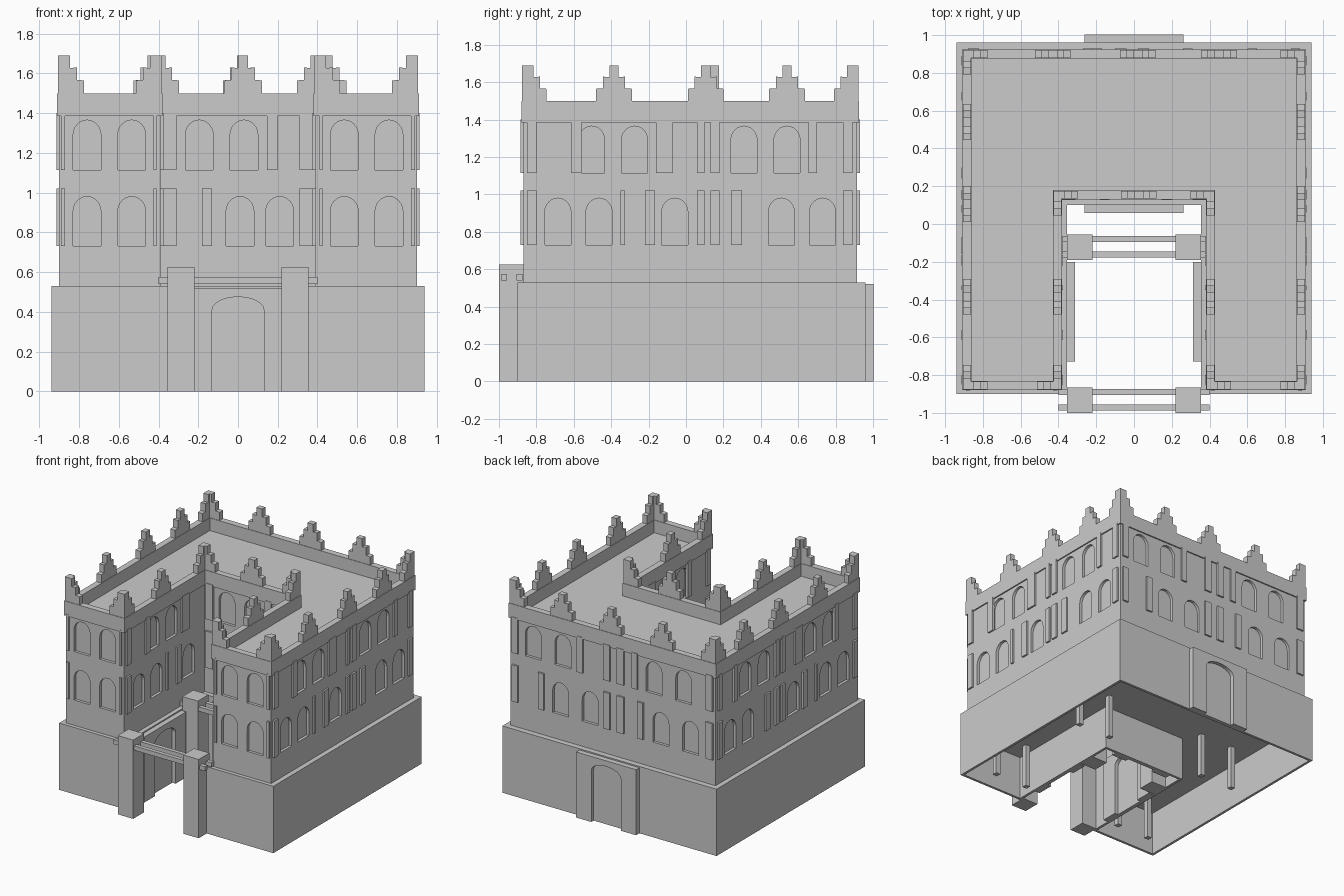
import bpy, bmesh, math
from mathutils import Vector

cube = bpy.data.objects.get("Cube")
if cube:
    bpy.data.objects.remove(cube)

stone = bpy.data.materials.new("pale_grey_stone")
stone.use_nodes = True
GREY = (0.6, 0.6, 0.6, 1)
stone.diffuse_color = GREY
stone.node_tree.nodes["Principled BSDF"].inputs["Base Color"].default_value = GREY


def finish(bm, name):
    bmesh.ops.recalc_face_normals(bm, faces=bm.faces)
    mesh = bpy.data.meshes.new(name)
    bm.to_mesh(mesh)
    bm.free()
    mesh.materials.append(stone)
    ob = bpy.data.objects.new(name, mesh)
    bpy.context.collection.objects.link(ob)
    return ob


def extrude(bm, ring, vec):
    face = bm.faces.new([bm.verts.new(p) for p in ring])
    out = bmesh.ops.extrude_face_region(bm, geom=[face])
    moved = [v for v in out["geom"] if isinstance(v, bmesh.types.BMVert)]
    bmesh.ops.translate(bm, verts=moved, vec=vec)


def box(bm, x0, x1, y0, y1, z0, z1):
    extrude(bm, [(x0, y0, z0), (x1, y0, z0), (x1, y1, z0), (x0, y1, z0)], (0, 0, z1 - z0))


def u_plan(bm, plan, inset, z0, z1):
    """U-shaped block: half width, front, back, court half width, court back."""
    x, y0, y1, cx, cy = plan
    x, y0, y1, cx, cy = x - inset, y0 + inset, y1 - inset, cx + inset, cy + inset
    ring = [(-x, y0), (-cx, y0), (-cx, cy), (cx, cy), (cx, y0), (x, y0), (x, y1), (-x, y1)]
    extrude(bm, [(a, b, z0) for a, b in ring], (0, 0, z1 - z0))


def on_wall(bm, wall, outline, d0, d1):
    """Extrude a (u, z) outline from depth d0 to d1 along a wall's outward normal."""
    axis, pos, sign = wall

    def at(u, d, z):
        return Vector((u, pos + sign * d, z) if axis == "x" else (pos + sign * d, u, z))
    ring = [at(u, d0, z) for u, z in outline]
    extrude(bm, ring, at(0, d1, 0) - at(0, d0, 0))


def rect(u0, u1, z0, z1):
    return [(u0, z0), (u1, z0), (u1, z1), (u0, z1)]


def arch(c, half, z0, spring, rise, n=12):
    top = [(c + half * math.cos(math.pi * i / n), spring + rise * math.sin(math.pi * i / n))
           for i in range(n + 1)]
    return [(c - half, z0), (c + half, z0)] + top


def cut(target, bm):
    cutter = finish(bm, "cutter")
    cutter.hide_render = True
    mod = target.modifiers.new("cut", "BOOLEAN")
    mod.operation, mod.solver, mod.object = "DIFFERENCE", "EXACT", cutter
    bpy.context.view_layer.objects.active = target
    bpy.ops.object.modifier_apply(modifier="cut")
    bpy.data.objects.remove(cutter)


BASE = (0.94, -0.90, 0.96, 0.355, 0.10)
BODY = (0.90, -0.87, 0.915, 0.39, 0.14)
TOP = (0.91, -0.88, 0.925, 0.38, 0.13)

# Hollow ground storey
bm = bmesh.new()
u_plan(bm, BASE, 0, 0, 0.53)
ground_storey = finish(bm, "ground_storey")
bm = bmesh.new()
u_plan(bm, BASE, 0.02, -0.1, 0.35)
cut(ground_storey, bm)

# Columns under the ground storey ceiling
bm = bmesh.new()
for x in (-0.74, -0.45, 0.45, 0.74):
    for y in (-0.72, 0.25):
        box(bm, x - 0.02, x + 0.02, y - 0.02, y + 0.02, 0, 0.36)
finish(bm, "inner_columns")

# Arched portals on the ground storey
for name, wall, c in (("back_portal", ("x", 0.96, 1), 0),
                      ("court_portal", ("x", 0.10, -1), 0),
                      ("left_court_portal", ("y", 0.355, -1), -0.465),
                      ("right_court_portal", ("y", -0.355, 1), -0.465)):
    bm = bmesh.new()
    on_wall(bm, wall, rect(c - 0.263, c + 0.263, 0, 0.52), -0.01, 0.042)
    portal = finish(bm, name)
    bm = bmesh.new()
    on_wall(bm, wall, arch(c, 0.13, -0.1, 0.41, 0.065), 0.012, 0.1)
    cut(portal, bm)

# Upper storeys: window centres and pilaster spans, upper row then lower row
WING = ([0.535, 0.76], [0.535, 0.76])
WING_P = [(0.41, 0.425), (0.87, 0.89)]
SIDE = ([-0.505, -0.275, 0.31, 0.54], [-0.685, -0.465, -0.06, 0.51, 0.73])
SIDE_P = ([(-0.85, -0.8), (-0.615, -0.56), (-0.16, -0.07), (0.06, 0.1), (0.13, 0.18),
           (0.655, 0.7), (0.84, 0.89)],
          [(-0.85, -0.8), (-0.35, -0.325), (-0.22, -0.165), (0.06, 0.1), (0.13, 0.18),
           (0.24, 0.3), (0.84, 0.89)])
BACK = ([-0.62, -0.36, 0.44, 0.7], [-0.68, -0.42, 0.2, 0.46])
BACK_P = ([(-0.88, -0.82), (-0.22, -0.17), (-0.1, -0.04), (0.02, 0.08), (0.26, 0.31), (0.83, 0.88)],
          [(-0.88, -0.82), (-0.27, -0.22), (-0.1, -0.04), (0.02, 0.08), (0.6, 0.65), (0.83, 0.88)])
COURT = ([-0.195, 0.03], [0.01, 0.21])
COURT_P = ([(-0.38, -0.31), (0.145, 0.2), (0.31, 0.38)],
           [(-0.38, -0.31), (-0.18, -0.13), (0.31, 0.38)])


def flip(rows):
    return [[-c for c in row] for row in rows]


def forward(rows):
    return [[p for p in row if (p if isinstance(p, float) else p[1]) < 0] for row in rows]


front = ("x", BODY[1], -1)
wing_left = [[(-b, -a) for a, b in WING_P]] * 2
facades = [(front, WING, [WING_P] * 2), (front, flip(WING), wing_left),
           (("x", BODY[2], 1), BACK, BACK_P), (("x", BODY[4], -1), COURT, COURT_P)]
for s in (-1, 1):
    facades.append((("y", s * BODY[0], s), SIDE, SIDE_P))
    facades.append((("y", s * BODY[3], -s), forward(SIDE), forward(SIDE_P)))

bm = bmesh.new()
u_plan(bm, BODY, 0, 0.5, 1.4)
upper_storeys = finish(bm, "upper_storeys")
openings, pilasters = bmesh.new(), bmesh.new()
for wall, windows, spans in facades:
    for row, (sill, head) in enumerate(((1.115, 1.4), (0.73, 1.02))):
        for c in windows[row]:
            on_wall(openings, wall, arch(c, 0.07, sill, sill + 0.175, 0.075), -0.022, 0.1)
        for a, b in spans[row]:
            on_wall(pilasters, wall, rect(a, b, sill, head), -0.005, 0.014)
cut(upper_storeys, openings)
finish(pilasters, "pilasters")

# Parapet with sunken roof
bm = bmesh.new()
u_plan(bm, TOP, 0, 1.385, 1.5)
parapet = finish(bm, "parapet_and_roof")
bm = bmesh.new()
u_plan(bm, TOP, 0.05, 1.4, 1.7)
cut(parapet, bm)

# Stepped merlons
STEPS = ((0.19, 0.025), (0.13, 0.06), (0.065, 0.095))


def stepped_half(extra=0.0):
    pts = []
    for h, w in STEPS:
        pts += [(w + extra, 1.5 + h), (w + extra, 1.5 + h - 0.063)]
    pts[-1] = (pts[-1][0], 1.49)
    return pts


def merlon(bm, wall, c):
    half = stepped_half()
    on_wall(bm, wall, [(c + u, z) for u, z in half] + [(c - u, z) for u, z in reversed(half)],
            -0.046, -0.004)


def corner_merlon(bm, wall, c, way):
    outline = [(0, 1.49), (0, 1.69)] + stepped_half(0.035)
    on_wall(bm, wall, [(c + way * u, z) for u, z in outline], -0.046, -0.004)


bm = bmesh.new()
x, y0, y1, cx, cy = TOP
front, back, court = ("x", y0, -1), ("x", y1, 1), ("x", cy, -1)
for c in (-0.43, 0.02, 0.45):
    merlon(bm, back, c)
merlon(bm, court, 0.025)
for s in (-1, 1):
    outer, inner = ("y", s * x, s), ("y", s * cx, -s)
    for c in (-0.385, 0.105, 0.54):
        merlon(bm, outer, c)
    merlon(bm, inner, -0.385)
    for wall, edge, way in ((outer, y0, 1), (outer, y1, -1), (inner, y0, 1), (inner, cy + 0.05, -1)):
        corner_merlon(bm, wall, edge - 0.004 * -way, way)
    for wall, edge, way in ((front, x, -1), (front, cx, 1), (back, x, -1), (court, cx + 0.05, -1)):
        corner_merlon(bm, wall, s * (edge + 0.004 * way), s * way)
finish(bm, "merlons")

# Gate pillars with paired beams, at the court mouth and inside the court
for name, y, reach in (("front_gate", -1.0, 0.4), ("inner_gate", -0.19, 0.385)):
    bm = bmesh.new()
    for s in (-1, 1):
        box(bm, min(s * 0.22, s * 0.355), max(s * 0.22, s * 0.355), y, y + 0.135, 0, 0.625)
    finish(bm, name + "_pillars")
    bm = bmesh.new()
    for dy in (0.012, 0.095):
        box(bm, -reach, reach, y + dy, y + dy + 0.032, 0.54, 0.575)
    finish(bm, name + "_beams")
